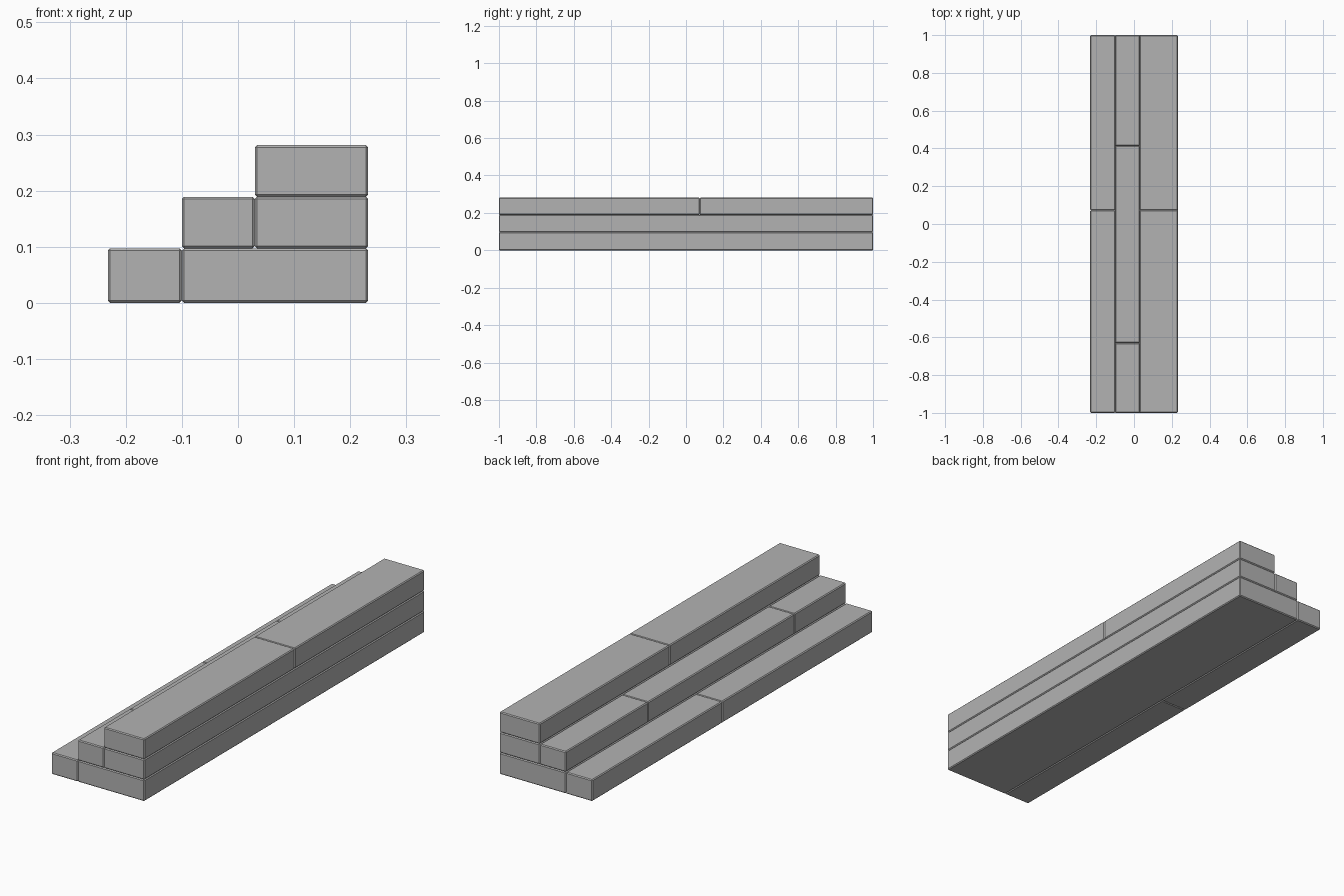
import bpy
import bmesh

cube = bpy.data.objects.get("Cube")
if cube:
    bpy.data.objects.remove(cube, do_unlink=True)

# Stone colour
stone = bpy.data.materials.new("grey_stone")
stone.use_nodes = True
grey = (0.45, 0.45, 0.45, 1)
stone.diffuse_color = grey
stone.node_tree.nodes["Principled BSDF"].inputs["Base Color"].default_value = grey


def block(name, x, y, z):
    """Chamfered block spanning the given ranges."""
    bm = bmesh.new()
    bmesh.ops.create_cube(bm, size=1)
    for v in bm.verts:
        v.co = [lo + (hi - lo) * (c + 0.5) for c, (lo, hi) in zip(v.co, (x, y, z))]
    bmesh.ops.bevel(bm, geom=bm.edges[:], offset=0.004, segments=1, affect='EDGES')
    mesh = bpy.data.meshes.new(name)
    bm.to_mesh(mesh)
    bm.free()
    mesh.materials.append(stone)
    bpy.context.collection.objects.link(bpy.data.objects.new(name, mesh))


def row(name, x, z, joints):
    """Row of blocks along y, split at the joints."""
    stops = [-1, *joints, 1]
    for i, y in enumerate(zip(stops, stops[1:])):
        block(f"{name}_{i + 1}", x, y, z)


# Course heights and step edges
low, mid, top = (0, 0.097), (0.097, 0.189), (0.189, 0.281)
outer, first, second, back = -0.232, -0.1, 0.03, 0.232

# Bottom course
row("lower_step", (outer, first), low, [0.073])
row("foundation", (first, back), low, [])

# Middle course
row("middle_step", (first, second), mid, [-0.63, 0.413])
row("middle_backing", (second, back), mid, [])

# Top course
row("top_step", (second, back), top, [0.073])
